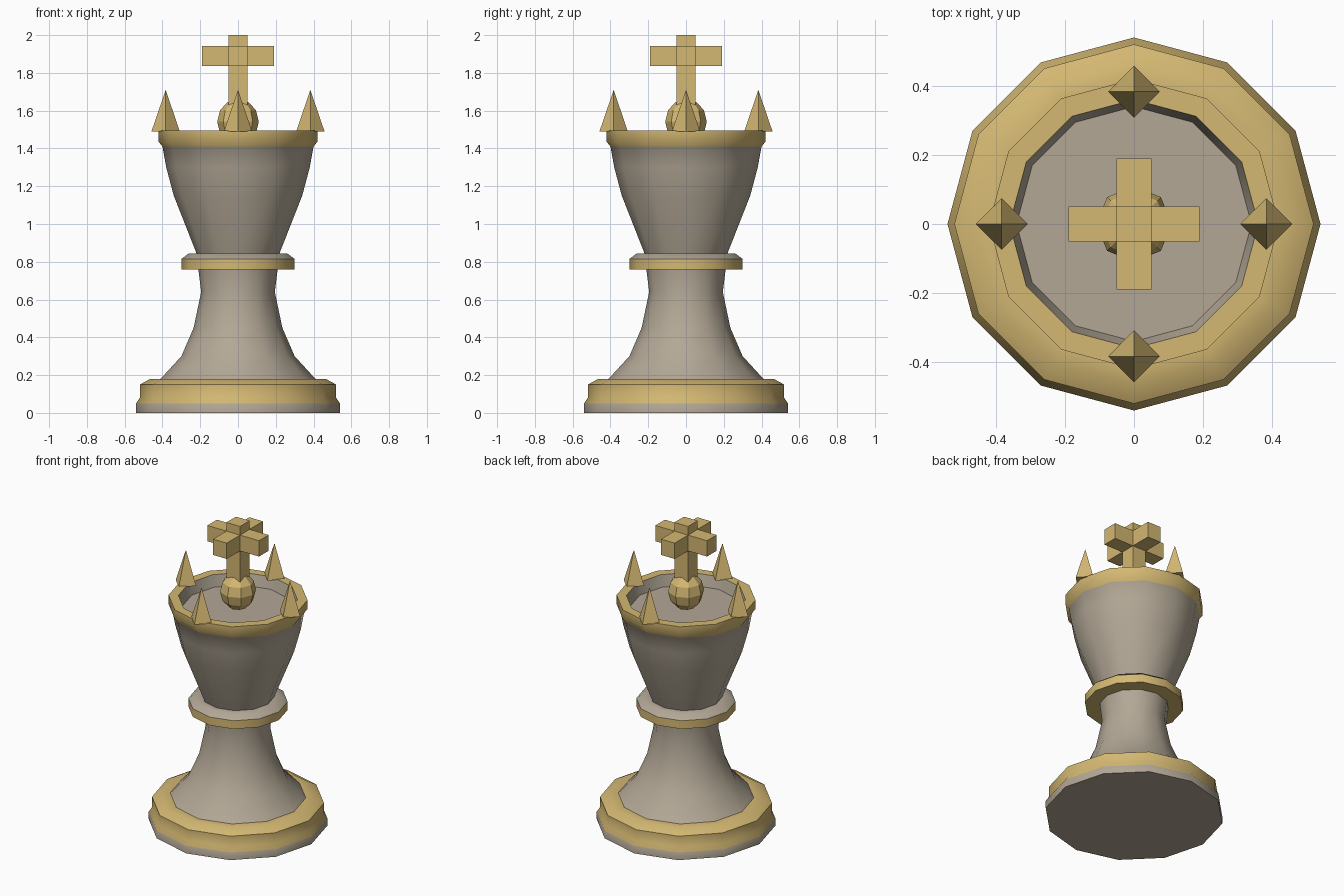
import bpy, bmesh, math

if "Cube" in bpy.data.objects:
    bpy.data.objects.remove(bpy.data.objects["Cube"])

def material(name, rgb):
    m = bpy.data.materials.new(name)
    m.diffuse_color = (*rgb, 1)
    m.use_nodes = True
    m.node_tree.nodes["Principled BSDF"].inputs["Base Color"].default_value = m.diffuse_color
    return m

stone = material("warm grey stone", (0.45, 0.39, 0.305))
gold = material("gold", (0.66, 0.48, 0.17))

def paint(obj, name, mat):
    obj.name = name
    obj.data.materials.append(mat)
    return obj

# Turned body: (radius, height, material of the band leading up to the next point)
S, G = 0, 1
profile = [
    (0.00, 0.00, S), (0.54, 0.00, S), (0.54, 0.05, G), (0.52, 0.08, G),    # plinth
    (0.52, 0.15, G), (0.465, 0.18, G), (0.41, 0.18, S),                    # base ring
    (0.30, 0.30, S), (0.235, 0.45, S), (0.195, 0.64, S), (0.21, 0.76, G),  # stem
    (0.30, 0.76, G), (0.30, 0.815, S), (0.26, 0.845, S), (0.22, 0.845, S), # collar
    (0.34, 1.15, S), (0.38, 1.30, S), (0.40, 1.41, G),                     # bowl
    (0.42, 1.435, G), (0.42, 1.495, G), (0.36, 1.495, S),                  # rim
    (0.34, 1.42, S), (0.00, 1.42, S),                                      # hollow top
]
SIDES = 12
bm = bmesh.new()
rings = []
for r, z, _ in profile:
    count = SIDES if r else 1
    rings.append([bm.verts.new((r * math.cos(math.tau * i / SIDES),
                                r * math.sin(math.tau * i / SIDES), z))
                  for i in range(count)])
for (low, high), point in zip(zip(rings, rings[1:]), profile):
    if len(low) == 1:
        faces = [bm.faces.new(high[::-1])]
    elif len(high) == 1:
        faces = [bm.faces.new(low)]
    else:
        faces = [bm.faces.new((low[i], low[(i + 1) % SIDES],
                               high[(i + 1) % SIDES], high[i])) for i in range(SIDES)]
    for f in faces:
        f.material_index = point[2]
for ring in (rings[0], rings[-1]):   # centre points are not needed, caps are single faces
    bm.verts.remove(ring[0])
bmesh.ops.recalc_face_normals(bm, faces=bm.faces)
mesh = bpy.data.meshes.new("turned_body")
bm.to_mesh(mesh)
bm.free()
body = bpy.data.objects.new("turned_body", mesh)
bpy.context.collection.objects.link(body)
mesh.materials.append(stone)
mesh.materials.append(gold)
bpy.context.view_layer.objects.active = body
body.select_set(True)
bpy.ops.object.shade_smooth_by_angle(angle=math.radians(40))

# Crown spikes: four-sided pyramids on the rim
for i in range(4):
    a = i * math.pi / 2
    bpy.ops.mesh.primitive_cone_add(
        vertices=4, radius1=0.075, radius2=0, depth=0.22,
        location=(0.383 * math.cos(a), 0.383 * math.sin(a), 1.60))
    paint(bpy.context.object, f"crown_spike_{i + 1}", gold)

# Faceted orb in the hollow
bpy.ops.mesh.primitive_uv_sphere_add(segments=8, ring_count=6, radius=1, location=(0, 0, 1.542))
orb = paint(bpy.context.object, "orb", gold)
orb.scale = (0.11, 0.11, 0.12)

# Cross with arms along both axes
for name, size, z in (("cross_post", (0.10, 0.10, 0.38), 1.81),
                      ("cross_arm_x", (0.38, 0.10, 0.105), 1.89),
                      ("cross_arm_y", (0.10, 0.38, 0.105), 1.89)):
    bpy.ops.mesh.primitive_cube_add(size=1, location=(0, 0, z))
    paint(bpy.context.object, name, gold).scale = size
